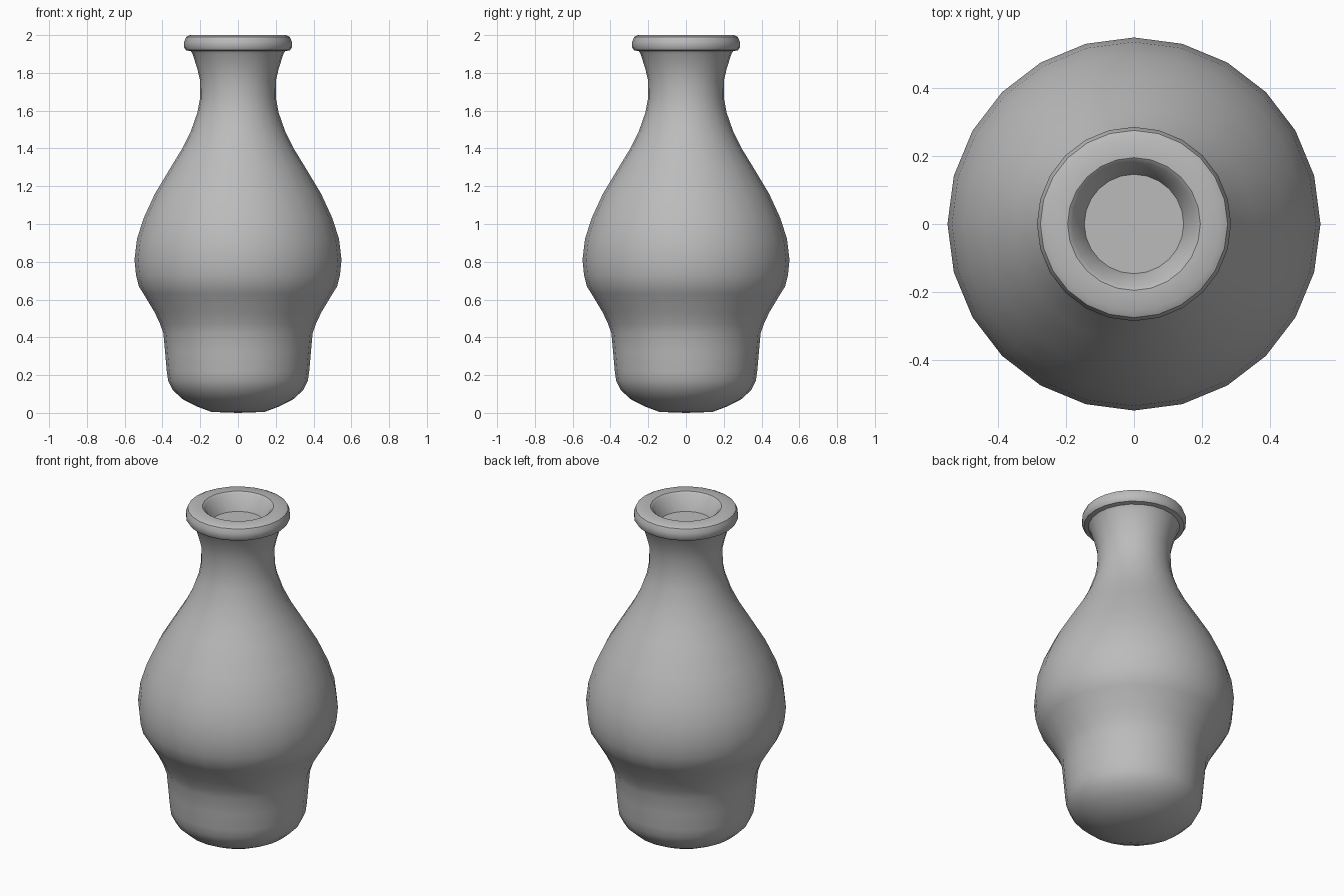
import bpy
import bmesh
import math

cube = bpy.data.objects.get("Cube")
if cube:
    bpy.data.objects.remove(cube, do_unlink=True)

SIDES = 24

# Single grey finish
grey = bpy.data.materials.new("plain grey")
grey.use_nodes = True
color = (0.5, 0.5, 0.5, 1)
grey.diffuse_color = color
grey.node_tree.nodes["Principled BSDF"].inputs["Base Color"].default_value = color

# Profile as (radius, height), from the base centre up to the mouth recess
base = [(0, 0), (0.14, 0.005), (0.22, 0.035), (0.29, 0.07), (0.345, 0.12), (0.37, 0.17)]
foot = [(0.377, 0.22), (0.386, 0.32), (0.395, 0.42), (0.412, 0.47)]
belly = [(0.44, 0.53), (0.5, 0.63), (0.525, 0.67), (0.54, 0.73), (0.548, 0.81),
         (0.535, 0.92), (0.5, 1.03), (0.44, 1.16)]
shoulder = [(0.35, 1.31), (0.295, 1.4), (0.25, 1.49), (0.215, 1.59), (0.202, 1.66)]
neck = [(0.201, 1.76), (0.215, 1.82), (0.24, 1.9), (0.25, 1.915)]
lip = [(0.275, 1.92), (0.285, 1.935), (0.285, 1.965), (0.275, 1.99), (0.255, 2)]
mouth = [(0.195, 2), (0.182, 1.99), (0.146, 1.9), (0, 1.9)]


def lathe(name, profile):
    bm = bmesh.new()
    verts = [bm.verts.new((r, 0, z)) for r, z in profile]
    edges = [bm.edges.new(pair) for pair in zip(verts, verts[1:])]
    bmesh.ops.spin(bm, geom=verts + edges, cent=(0, 0, 0), axis=(0, 0, 1),
                   angle=math.tau, steps=SIDES, use_merge=True)
    bmesh.ops.remove_doubles(bm, verts=bm.verts, dist=0.0005)
    bmesh.ops.recalc_face_normals(bm, faces=bm.faces)
    mesh = bpy.data.meshes.new(name)
    bm.to_mesh(mesh)
    bm.free()
    mesh.materials.append(grey)
    obj = bpy.data.objects.new(name, mesh)
    bpy.context.collection.objects.link(obj)
    return obj


vase = lathe("vase", base + foot + belly + shoulder + neck + lip + mouth)

# Smooth body with crisp lip and recess edges
bpy.ops.object.select_all(action="DESELECT")
vase.select_set(True)
bpy.context.view_layer.objects.active = vase
bpy.ops.object.shade_smooth_by_angle(angle=math.radians(35))
